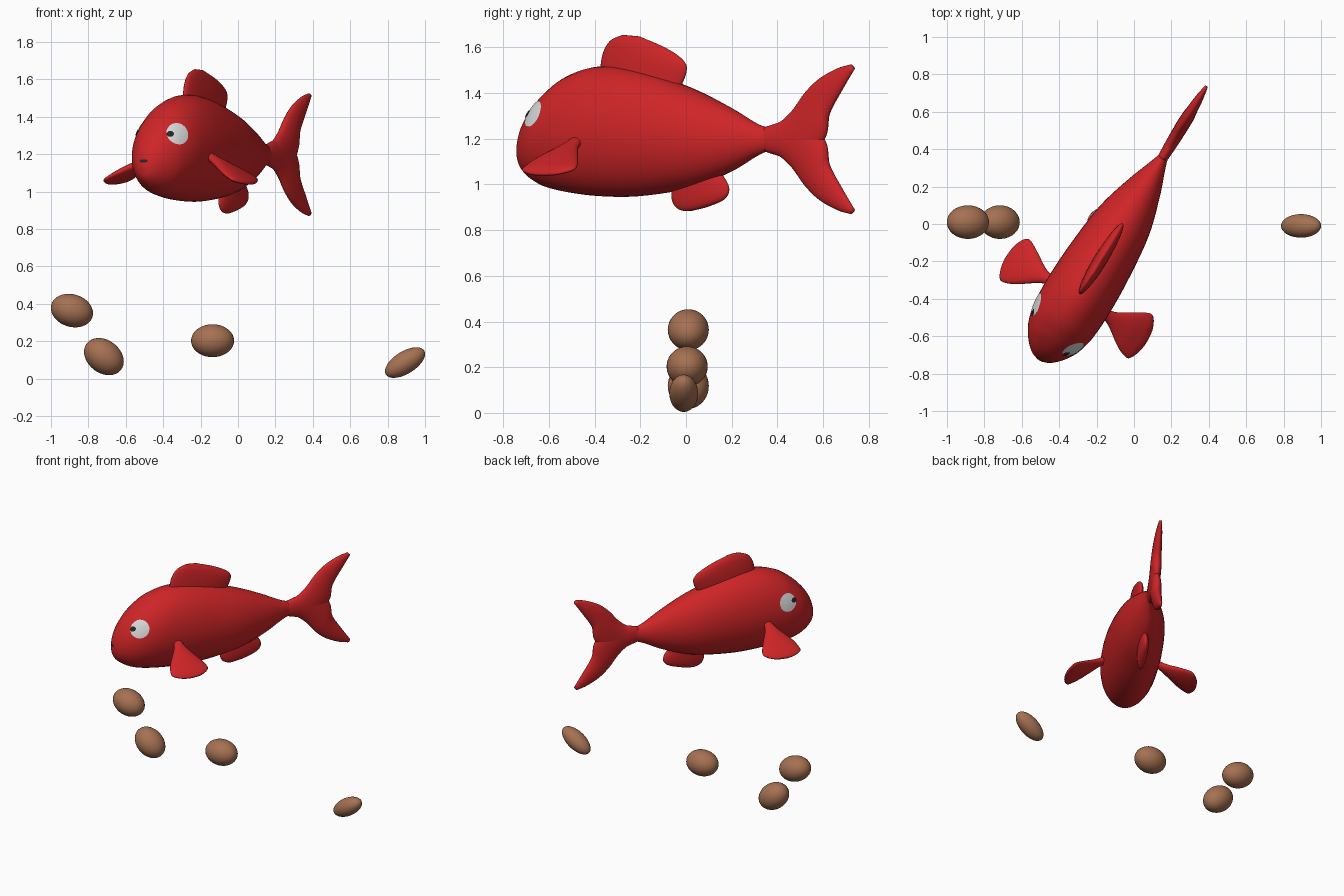
import bpy, bmesh, math
from mathutils import Vector
from mathutils.bvhtree import BVHTree

if "Cube" in bpy.data.objects:
    bpy.data.objects.remove(bpy.data.objects["Cube"])

# The fish lies along axis D in plan; N points to its flank on the +x side.
D = Vector((0.521, 0.8535, 0))
N = Vector((0.8535, -0.521, 0))
UP = Vector((0, 0, 1))
OFFSET = -0.053


def place(s, w, z):
    """Fish coordinates (along, sideways, height) to world."""
    return D * s + N * (w + OFFSET) + UP * z


def material(name, r, g, b):
    m = bpy.data.materials.new(name)
    m.diffuse_color = (r, g, b, 1)
    m.use_nodes = True
    m.node_tree.nodes["Principled BSDF"].inputs["Base Color"].default_value = m.diffuse_color
    return m


RED = material("red", 0.62, 0.018, 0.02)
WHITE = material("eye white", 0.72, 0.72, 0.72)
DARK = material("dark", 0.02, 0.02, 0.02)
BROWN = material("brown", 0.38, 0.165, 0.085)


def finish(name, bm, mat, fix_normals=True):
    if fix_normals:
        bmesh.ops.recalc_face_normals(bm, faces=bm.faces)
    me = bpy.data.meshes.new(name)
    bm.to_mesh(me)
    bm.free()
    me.materials.append(mat)
    for p in me.polygons:
        p.use_smooth = True
    ob = bpy.data.objects.new(name, me)
    bpy.context.collection.objects.link(ob)
    return ob


def catmull(p, t):
    i = min(int(t), len(p) - 2)
    f = t - i
    b, c = p[i], p[i + 1]
    a = p[i - 1] if i else b * 2 - c
    d = p[i + 2] if i + 2 < len(p) else c * 2 - b
    return 0.5 * (2 * b + (c - a) * f + (2 * a - 5 * b + 4 * c - d) * f * f
                  + (3 * b - a - 3 * c + d) * f ** 3)


def loft(name, edge_a, edge_b, half, side, steps=5, ring=28):
    """Smooth skin of elliptical sections spanning two edge curves."""
    bm = bmesh.new()
    rings = []
    for k in range((len(half) - 1) * steps + 1):
        t = k / steps
        a, b, h = catmull(edge_a, t), catmull(edge_b, t), catmull(half, t)
        mid, rad = (a + b) / 2, (a - b) / 2
        rings.append([bm.verts.new(mid + rad * math.cos(q) + side * h * math.sin(q))
                      for q in (2 * math.pi * j / ring for j in range(ring))])
    for r0, r1 in zip(rings, rings[1:]):
        for j in range(ring):
            n = (j + 1) % ring
            bm.faces.new((r0[j], r0[n], r1[n], r1[j]))
    bm.faces.new(rings[0])
    bm.faces.new(rings[-1][::-1])
    return finish(name, bm, RED)


def flat_fin(name, front, back, half, mirror_z=None):
    """Fin in the fish's middle plane; points are (world y, z)."""
    def conv(pts):
        return [place((y - 0.0276) / 0.8535, 0,
                      z if mirror_z is None else 2 * mirror_z - z) for y, z in pts]
    return loft(name, conv(front), conv(back), half, N)


# Body: (along, top, bottom, half width)
BODY = [(-0.885, 1.142, 1.12, 0.012), (-0.872, 1.215, 1.075, 0.05),
        (-0.84, 1.285, 1.04, 0.09), (-0.79, 1.35, 1.008, 0.13),
        (-0.73, 1.408, 0.985, 0.16), (-0.63, 1.475, 0.965, 0.183),
        (-0.475, 1.517, 0.949, 0.19), (-0.27, 1.499, 0.949, 0.182),
        (-0.015, 1.425, 0.984, 0.154), (0.19, 1.338, 1.054, 0.097),
        (0.319, 1.272, 1.119, 0.05), (0.385, 1.25, 1.145, 0.028),
        (0.43, 1.252, 1.143, 0.026)]
body = loft("body", [place(s, 0, t) for s, t, b, w in BODY],
            [place(s, 0, b) for s, t, b, w in BODY],
            [w for s, t, b, w in BODY], N, steps=5, ring=40)

# Forked tail: one lobe, mirrored in height
outer = [(0.343, 1.25), (0.409, 1.272), (0.466, 1.325), (0.522, 1.403),
         (0.584, 1.464), (0.662, 1.508), (0.722, 1.526)]
inner = [(0.343, 1.145), (0.431, 1.119), (0.531, 1.11), (0.61, 1.207),
         (0.627, 1.307), (0.68, 1.408), (0.738, 1.506)]
tail_half = [0.027, 0.032, 0.035, 0.035, 0.03, 0.022, 0.01]
flat_fin("tail_upper", outer, inner, tail_half)
flat_fin("tail_lower", outer, inner, tail_half, 1.198)

# Dorsal and belly fins
flat_fin("dorsal_fin",
         [(-0.378, 1.438), (-0.374, 1.521), (-0.361, 1.583), (-0.33, 1.631), (-0.278, 1.655)],
         [(-0.037, 1.394), (0.002, 1.491), (-0.011, 1.543), (-0.085, 1.596), (-0.203, 1.648)],
         [0.036, 0.036, 0.032, 0.023, 0.008])
flat_fin("belly_fin",
         [(-0.046, 1.067), (-0.063, 0.957), (-0.055, 0.914), (-0.033, 0.892), (-0.007, 0.883)],
         [(0.125, 1.089), (0.186, 0.997), (0.173, 0.94), (0.103, 0.905), (0.028, 0.885)],
         [0.032, 0.032, 0.027, 0.018, 0.006])

# Side fins: (along, sideways), sloping down away from the body
lead = [(-0.51, 0.13), (-0.53, 0.21), (-0.605, 0.32), (-0.63, 0.385),
        (-0.62, 0.41), (-0.575, 0.43), (-0.535, 0.438)]
trail = [(-0.46, 0.13), (-0.455, 0.21), (-0.40, 0.305), (-0.365, 0.37),
         (-0.372, 0.402), (-0.425, 0.43), (-0.48, 0.438)]
for name, sgn in (("right_side_fin", 1), ("left_side_fin", -1)):
    def slope(pts):
        return [place(s, sgn * w, 1.18 - 0.55 * (w - 0.19)) for s, w in pts]
    loft(name, slope(lead), slope(trail),
         [0.02, 0.024, 0.028, 0.024, 0.02, 0.012, 0.005],
         N * (0.48 * sgn) + UP * 0.877)

# Eyes and mouth: thin patches laid on the body surface
bvh = BVHTree.FromPolygons([v.co for v in body.data.vertices],
                           [p.vertices for p in body.data.polygons])


def patch(name, target, ru, rv, lift, mat, along=-D, rings=5, seg=28):
    c, n, _, _ = bvh.find_nearest(target)
    u = (along - n * along.dot(n)).normalized()
    v = n.cross(u)

    def snap(p):
        q, m, _, _ = bvh.find_nearest(p)
        return q + m * lift
    bm = bmesh.new()
    mid = bm.verts.new(snap(c))
    prev = None
    for k in range(1, rings + 1):
        f = k / rings
        cur = [bm.verts.new(snap(c + u * ru * f * math.cos(2 * math.pi * j / seg)
                                 + v * rv * f * math.sin(2 * math.pi * j / seg)))
               for j in range(seg)]
        for j in range(seg):
            m = (j + 1) % seg
            bm.faces.new((prev[j], cur[j], cur[m], prev[m]) if prev
                         else (mid, cur[j], cur[m]))
        prev = cur
    finish(name, bm, mat, False)
    return c, u


for side, s, w in (("right", -0.741, 0.125), ("left", -0.64, -0.17)):
    c, u = patch(side + "_eye", place(s, w, 1.31), 0.065, 0.063, 0.004, WHITE)
    patch(side + "_pupil", c + u * 0.046 + UP * 0.008, 0.02, 0.017, 0.008, DARK)
patch("mouth", place(-0.89, 0.0, 1.165), 0.026, 0.009, 0.003, DARK, along=N, rings=3)

# Pebbles: centre, half sizes, tilt about y
PEBBLES = [((-0.888, 0.01, 0.364), (0.115, 0.09, 0.087), 17),
           ((-0.717, 0.01, 0.118), (0.116, 0.09, 0.088), 38),
           ((-0.136, 0.005, 0.203), (0.115, 0.09, 0.088), 0),
           ((0.893, -0.01, 0.086), (0.121, 0.063, 0.06), -32)]
for i, (loc, size, tilt) in enumerate(PEBBLES):
    bm = bmesh.new()
    bmesh.ops.create_uvsphere(bm, u_segments=32, v_segments=18, radius=1)
    ob = finish("pebble_%d" % (i + 1), bm, BROWN)
    ob.location, ob.scale = loc, size
    ob.rotation_euler = (0, math.radians(tilt), 0)
